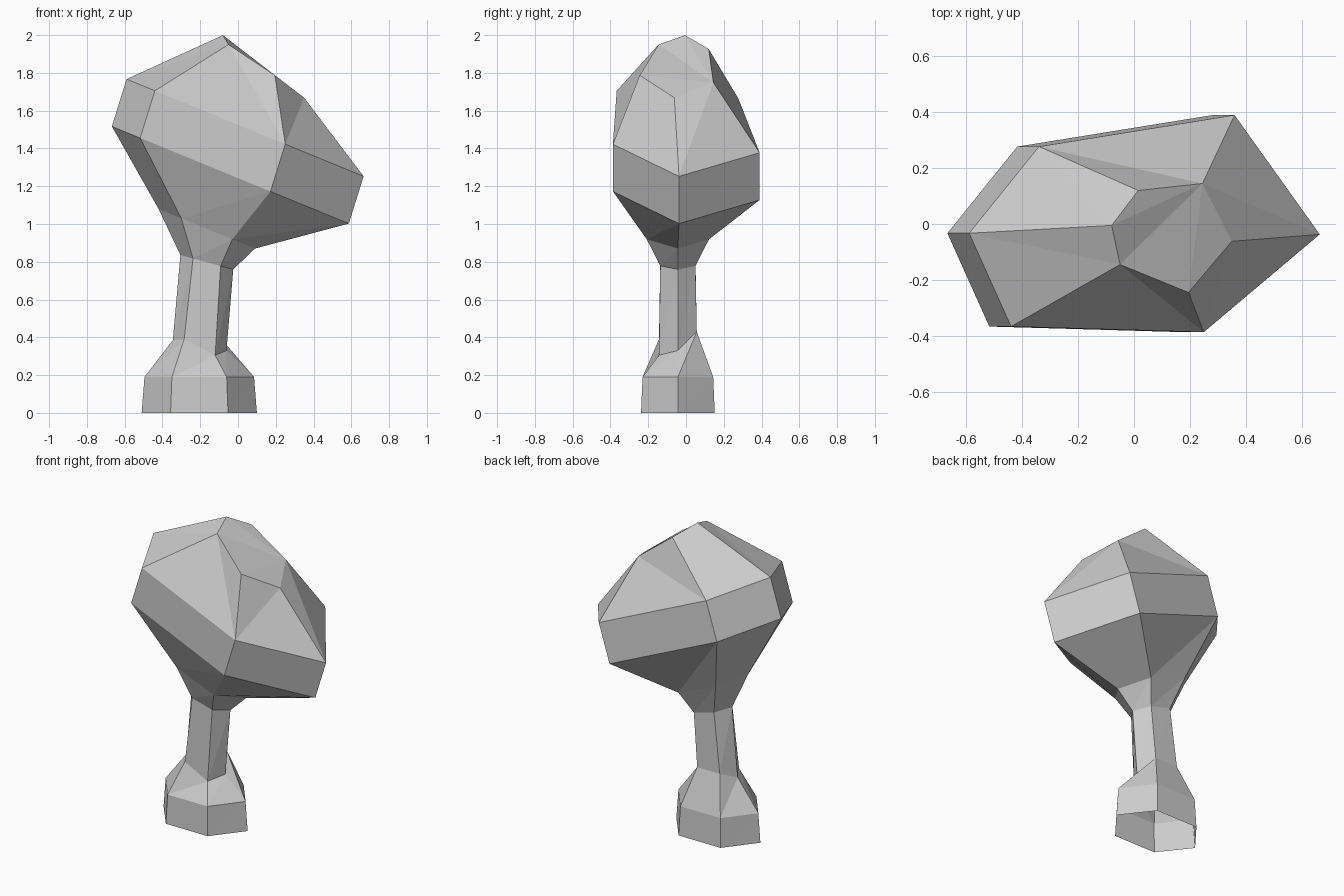
import bpy
import bmesh

cube = bpy.data.objects.get("Cube")
if cube:
    bpy.data.objects.remove(cube, do_unlink=True)

# Single flat grey
grey = bpy.data.materials.new("light_grey")
grey.use_nodes = True
colour = (0.6, 0.6, 0.6, 1)
grey.diffuse_color = colour
grey.node_tree.nodes["Principled BSDF"].inputs["Base Color"].default_value = colour


def hexagon(cx, outer, inner, depth, height, tilt=0.0):
    """Six-sided ring, starting at -x and running round by the front."""
    cy = -0.043
    flat = [(-outer, 0), (-inner, -depth), (inner, -depth),
            (outer, 0), (inner, depth), (-inner, depth)]
    return [(cx + x, cy + y, height + tilt * (cx + x)) for x, y in flat]


def tilted(outline, height, tilt):
    """Lift an irregular outline on to a sloping plane."""
    return [(x, y, height + tilt * x) for x, y in outline]


def loft(name, rings, flipped=(), cap=None):
    """Join rings with triangles; flipped holds (strip, side) with the other diagonal."""
    bm = bmesh.new()
    loops = [[bm.verts.new(p) for p in ring] for ring in rings]
    for s, (low, up) in enumerate(zip(loops, loops[1:])):
        for i in range(len(low)):
            j = (i + 1) % len(low)
            a, b, c, d = low[i], low[j], up[j], up[i]
            if (s, i) in flipped:
                tris = [(a, b, d), (b, c, d)]
            else:
                tris = [(a, b, c), (a, c, d)]
            for tri in tris:
                bm.faces.new(tri)
    if cap is not None:
        # Fan the top from one corner
        top = loops[-1]
        n = len(top)
        for k in range(1, n - 1):
            bm.faces.new((top[cap], top[(cap + k) % n], top[(cap + k + 1) % n]))
    mesh = bpy.data.meshes.new(name)
    bm.to_mesh(mesh)
    bm.free()
    mesh.materials.append(grey)
    obj = bpy.data.objects.new(name, mesh)
    bpy.context.collection.objects.link(obj)
    return obj


# Foot and stem rings
floor = hexagon(-0.205, 0.305, 0.152, 0.195, 0)
shoulder = hexagon(-0.205, 0.29, 0.145, 0.187, 0.19)
ankle_heights = (0.385, 0.39, 0.305, 0.33, 0.43, 0.43)
ankle = [(x, y, z) for (x, y, _), z in
         zip(hexagon(-0.203, 0.142, 0.082, 0.1, 0), ankle_heights)]
neck = hexagon(-0.165, 0.14, 0.073, 0.093, 0.753, -0.27)
throat = hexagon(-0.165, 0.255, 0.135, 0.165, 0.907, -0.41)

# Crown rings: a tilted band under a smaller, steeper top
band = [(-0.59, -0.033), (-0.44, -0.367), (0.25, -0.387),
        (0.665, -0.037), (0.36, 0.39), (-0.34, 0.277)]
band_top = tilted(band, 1.525, -0.41)
band_base = [(x - 0.078, y, z - 0.25) for x, y, z in band_top]
crest = tilted([(-0.08, -0.005), (-0.05, -0.145), (0.195, -0.245),
                (0.35, -0.062), (0.245, 0.145), (0.015, 0.12)], 1.938, -0.77)
crest[1] = (-0.05, -0.145, 1.95)

loft("foot", [floor, shoulder, ankle])
loft("stem", [ankle, neck])
loft("crown", [neck, throat, band_base, band_top, crest],
     flipped={(3, 1), (3, 4)}, cap=4)
